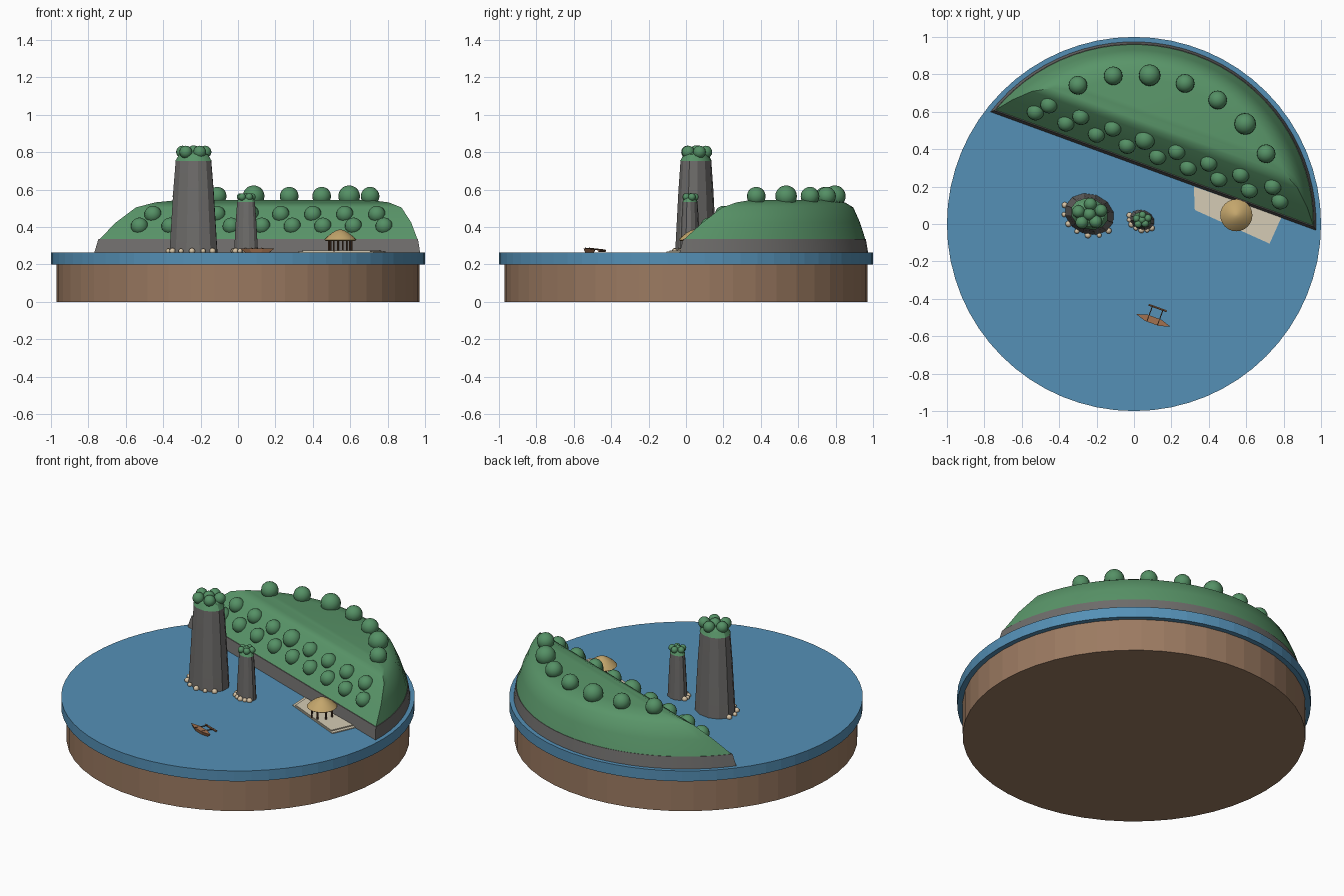
import bpy, bmesh, math
from mathutils import Vector, Matrix

if "Cube" in bpy.data.objects:
    bpy.data.objects.remove(bpy.data.objects["Cube"])


def material(name, rgb):
    m = bpy.data.materials.new(name)
    m.use_nodes = True
    m.diffuse_color = (*rgb, 1)
    m.node_tree.nodes["Principled BSDF"].inputs["Base Color"].default_value = (*rgb, 1)
    return m


EARTH = material("earth brown", (.33, .195, .12))
WATER = material("water blue", (.09, .28, .47))
ROCK = material("rock grey", (.155, .15, .145))
GRASS = material("hill green", (.10, .30, .14))
LEAF = material("tree green", (.09, .28, .13))
SAND = material("sand beige", (.66, .60, .46))
PEBBLE = material("pebble tan", (.68, .55, .38))
THATCH = material("thatch gold", (.55, .38, .15))
WOOD = material("boat wood", (.36, .165, .08))
DARK = material("dark wood", (.10, .05, .025))


def finish(name, bm, mat, angle=None):
    bmesh.ops.recalc_face_normals(bm, faces=bm.faces)
    me = bpy.data.meshes.new(name)
    bm.to_mesh(me)
    bm.free()
    ob = bpy.data.objects.new(name, me)
    bpy.context.collection.objects.link(ob)
    me.materials.append(mat)
    if angle:
        bpy.ops.object.select_all(action='DESELECT')
        ob.select_set(True)
        bpy.context.view_layer.objects.active = ob
        bpy.ops.object.shade_smooth_by_angle(angle=math.radians(angle))
    return ob


def loft(name, rings, mat, angle=None):
    """Skin matching rings of points and cap both ends."""
    bm = bmesh.new()
    loops = [[bm.verts.new(p) for p in ring] for ring in rings]
    n = len(loops[0])
    for a, b in zip(loops, loops[1:]):
        for i in range(n):
            j = (i + 1) % n
            bm.faces.new((a[i], a[j], b[j], b[i]))
    bm.faces.new(loops[0])
    bm.faces.new(loops[-1])
    return finish(name, bm, mat, angle)


def oval(cx, cy, z, rx, ry, n, turn=0):
    spin = Matrix.Rotation(turn, 3, 'Z')
    return [Vector((cx, cy, z)) + spin @ Vector((rx * math.cos(t), ry * math.sin(t), 0))
            for t in (math.tau * i / n for i in range(n))]


def balls(name, centres, mat):
    """Round clumps, given as (x, y, z, radius)."""
    bm = bmesh.new()
    for x, y, z, r in centres:
        bmesh.ops.create_uvsphere(bm, u_segments=16, v_segments=10, radius=r,
                                  matrix=Matrix.Translation((x, y, z)))
    return finish(name, bm, mat, 60)


def rod(bm, a, b, r):
    a, b = Vector(a), Vector(b)
    m = Matrix.Translation((a + b) / 2) @ (b - a).to_track_quat('Z', 'Y').to_matrix().to_4x4()
    bmesh.ops.create_cone(bm, cap_ends=True, segments=6, radius1=r, radius2=r,
                          depth=(b - a).length, matrix=m)


# Round base and water disc
loft("earth_base", [oval(0, 0, z, .97, .97, 48) for z in (0, .2)], EARTH)
loft("water", [oval(0, 0, z, 1, 1, 64) for z in (.2, .265)], WATER)

# Shore frame: u runs along the straight cliff, v points inland
TILT = math.radians(-20)
U = Vector((math.cos(TILT), math.sin(TILT), 0))
V = Vector((-U.y, U.x, 0))


def segment(r, v, z, n=32):
    """Outline of the part of a disc that lies beyond the straight shore."""
    a = math.asin(v / r)
    pts = []
    for i in range(n + 1):
        t = a + (math.pi - 2 * a) * i / n
        pts.append(U * (r * math.cos(t)) + V * (r * math.sin(t)) + Vector((0, 0, z)))
    return pts


loft("cliff", [segment(.975, .3, .26), segment(.962, .315, .336)], ROCK, 30)
loft("hill", [segment(.96, .318, .334), segment(.93, .4, .425), segment(.895, .48, .505),
              segment(.85, .53, .532), segment(.78, .57, .546)], GRASS, 50)

# Trees: two rows on the front slope and an arc on the crest
trees = []
for count, start, step, v, z in ((9, -.70, .174, .383, .405), (8, -.645, .182, .443, .468)):
    for i in range(count):
        p = U * (start + step * i) + V * v
        trees.append((p.x, p.y, z, .054 if (count, i) == (8, 3) else .046))
for i in range(7):
    t = math.radians(112 - 14 * i)
    trees.append((.8 * math.cos(t), .8 * math.sin(t), .565, .058 if i % 3 == 2 else .05))
balls("trees", trees, LEAF)


# Sea stacks with leafy crowns and pebbles at the foot
def stack(name, cx, cy, rx, ry, top, ball):
    levels = ((.262, 1), (.262 + .68 * (top - .262), .84), (top, .74))
    loft(name + "_rock", [oval(cx, cy, z, rx * s, ry * s, 12, TILT) for z, s in levels], ROCK, 20)
    loft(name + "_crown", [oval(cx, cy, top + h * ball, rx * s, ry * s, 12, TILT)
                           for h, s in ((-.1, .76), (.9, .6), (1.3, .4))], GRASS, 30)
    spots = oval(cx, cy, top + 1.3 * ball, rx * .48, ry * .48, 5, .3)
    spots.append(Vector((cx, cy, top + 1.35 * ball)))
    balls(name + "_bushes", [(*p, ball) for p in spots], LEAF)
    shore = oval(cx, cy, .272, rx * 1.04, ry * 1.04, 14, TILT)
    balls(name + "_pebbles", [(*p, .016 if i % 2 else .013) for i, p in enumerate(shore) if i >= 7], PEBBLE)


stack("tall_stack", -.238, .053, .135, .108, .757, .034)
stack("small_stack", .043, .022, .068, .052, .535, .02)

# Beach in two thin layers
beach = [Vector(p) for p in ((.32, .2, 0), (.325, .075, 0), (.725, -.105, 0), (.79, .04, 0))]
mid = sum(beach, Vector()) / 4
for name, low, high, s in (("beach", .262, .27, 1), ("beach_top", .269, .276, .9)):
    loft(name, [[mid + (p - mid) * s + Vector((0, 0, z)) for p in beach] for z in (low, high)], SAND)

# Hut: thatched dome on a ring of posts
hx, hy = .547, .047
loft("hut_roof", [oval(hx, hy, z, r, r, 24) for z, r in
                  ((.326, .078), (.332, .086), (.35, .069), (.37, .043), (.382, .022), (.387, .005))],
     THATCH, 60)
bm = bmesh.new()
for p in oval(hx, hy, .27, .062, .062, 8, .2):
    rod(bm, p, p + Vector((0, 0, .062)), .005)
finish("hut_posts", bm, DARK)

# Outrigger boat
boat = Vector((.103, -.515, 0))


def at(u, v, z):
    return boat + U * u + V * v + Vector((0, 0, z))


loft("boat_hull", [[at(u * s, v * s, z) for u, v in
                    ((-.098, 0), (-.04, -.018), (.04, -.018), (.098, 0), (.04, .018), (-.04, .018))]
                   for z, s in ((.264, .7), (.286, 1))], WOOD)
bm = bmesh.new()
rod(bm, at(-.052, .07, .274), at(.052, .07, .274), .006)
finish("boat_float", bm, WOOD)
bm = bmesh.new()
for u in (-.03, .03):
    rod(bm, at(u, -.015, .287), at(u, .07, .278), .003)
finish("boat_arms", bm, DARK)
